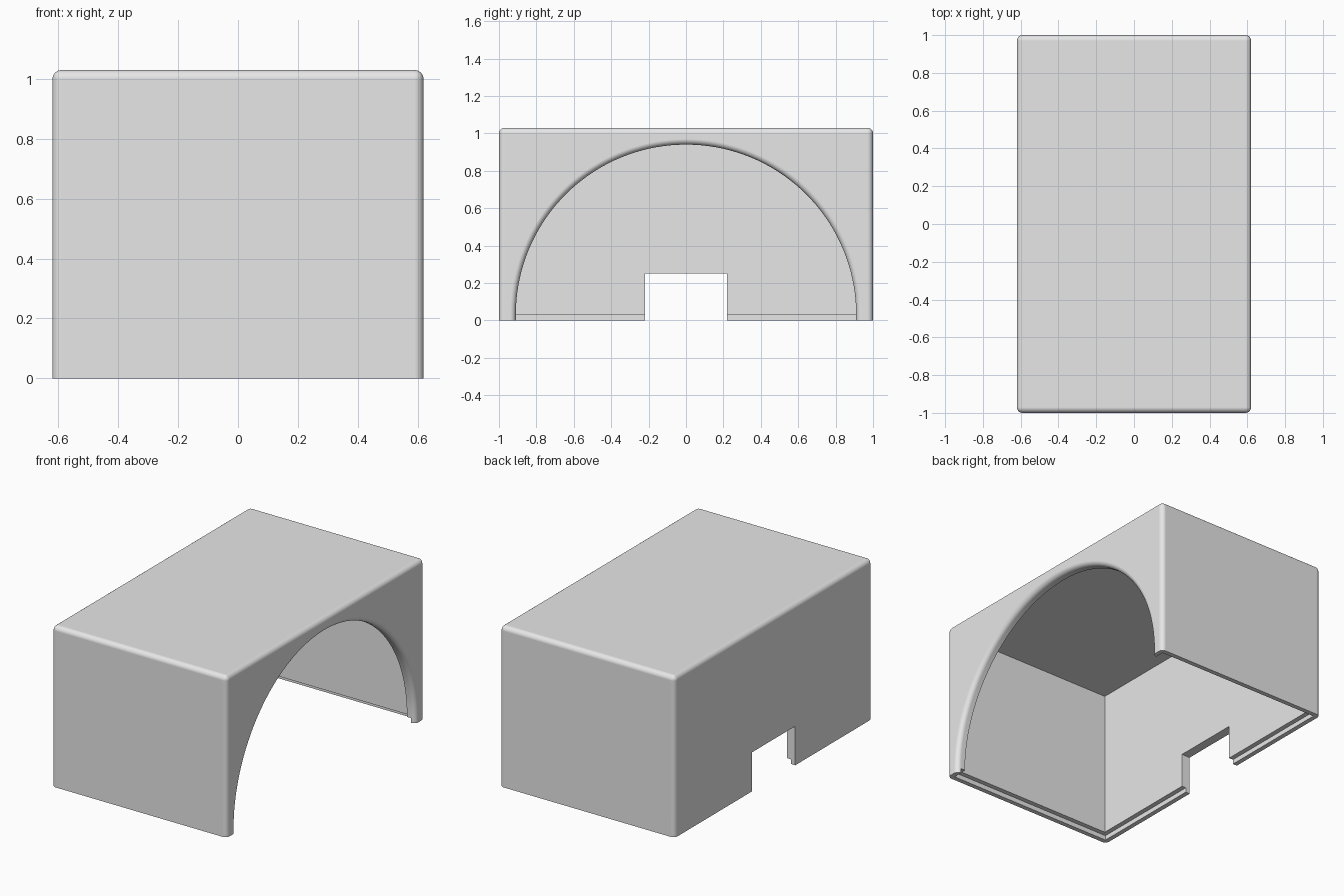
import bpy, bmesh, math

if "Cube" in bpy.data.objects:
    bpy.data.objects.remove(bpy.data.objects["Cube"], do_unlink=True)

HX, HY, H = 0.62, 1.0, 1.03      # half width, half length, height
WALL, LIP, R = 0.06, 0.03, 0.03  # wall thickness, rim step, edge rounding
ARCH = 0.91                      # arch radius

grey = bpy.data.materials.new("light grey")
grey.use_nodes = True
colour = (0.8, 0.8, 0.8, 1)
grey.diffuse_color = colour
grey.node_tree.nodes["Principled BSDF"].inputs["Base Color"].default_value = colour


def make_object(name, bm):
    bmesh.ops.recalc_face_normals(bm, faces=bm.faces)
    mesh = bpy.data.meshes.new(name)
    bm.to_mesh(mesh)
    bm.free()
    mesh.materials.append(grey)
    obj = bpy.data.objects.new(name, mesh)
    bpy.context.collection.objects.link(obj)
    return obj


def box(x0, x1, y0, y1, z0, z1):
    bm = bmesh.new()
    bmesh.ops.create_cube(bm, size=1)
    for v in bm.verts:
        v.co = ((x0 + x1) / 2 + v.co.x * (x1 - x0),
                (y0 + y1) / 2 + v.co.y * (y1 - y0),
                (z0 + z1) / 2 + v.co.z * (z1 - z0))
    return bm


def arch_tunnel(sections, steps=72):
    """Loft arch outlines given as (x, radius) pairs."""
    bm = bmesh.new()
    rings = []
    for x, r in sections:
        pts = [(r, -0.2)]
        for i in range(steps + 1):
            a = math.pi * i / steps
            pts.append((r * math.cos(a), LIP + r * math.sin(a)))
        pts.append((-r, -0.2))
        rings.append([bm.verts.new((x, y, z)) for y, z in pts])
    n = len(rings[0])
    for a, b in zip(rings, rings[1:]):
        for i in range(n):
            j = (i + 1) % n
            bm.faces.new((a[i], a[j], b[j], b[i]))
    bm.faces.new(rings[0])
    bm.faces.new(rings[-1])
    return bm


# Outer block, rounded on every edge except around the base
bm = box(-HX, HX, -HY, HY, 0, H)
edges = [e for e in bm.edges if max(v.co.z for v in e.verts) > 0.5]
bmesh.ops.bevel(bm, geom=edges, offset=R, segments=6, profile=0.5, affect='EDGES')
cover = make_object("cover_shell", bm)

# Arch outline flares outward through a rounded edge
sections = [(0.4, ARCH)]
for i in range(7):
    t = math.pi / 2 * i / 6
    sections.append((HX - R + R * math.sin(t), ARCH + R - R * math.cos(t)))
sections.append((0.8, ARCH + R))

cutters = [
    make_object("cavity_cutter", box(WALL - HX, HX - WALL, WALL - HY, HY - WALL, -0.2, H - WALL)),
    make_object("rim_step_cutter", box(LIP - HX, HX - LIP, LIP - HY, HY - LIP, -0.1, LIP)),
    make_object("arch_cutter", arch_tunnel(sections)),
    make_object("notch_cutter", box(-0.8, -0.4, -0.22, 0.22, -0.3, 0.25)),
]

bpy.ops.object.select_all(action='DESELECT')
cover.select_set(True)
bpy.context.view_layer.objects.active = cover
for cutter in cutters:
    cutter.hide_render = True
    mod = cover.modifiers.new(cutter.name, 'BOOLEAN')
    mod.operation = 'DIFFERENCE'
    mod.solver = 'EXACT'
    mod.object = cutter
    bpy.ops.object.modifier_apply(modifier=mod.name)
    bpy.data.objects.remove(cutter, do_unlink=True)

# Smooth roundings with flat walls
bpy.ops.object.shade_smooth_by_angle(angle=math.radians(30))
normals = cover.modifiers.new("flat_walls", 'WEIGHTED_NORMAL')
normals.keep_sharp = True
